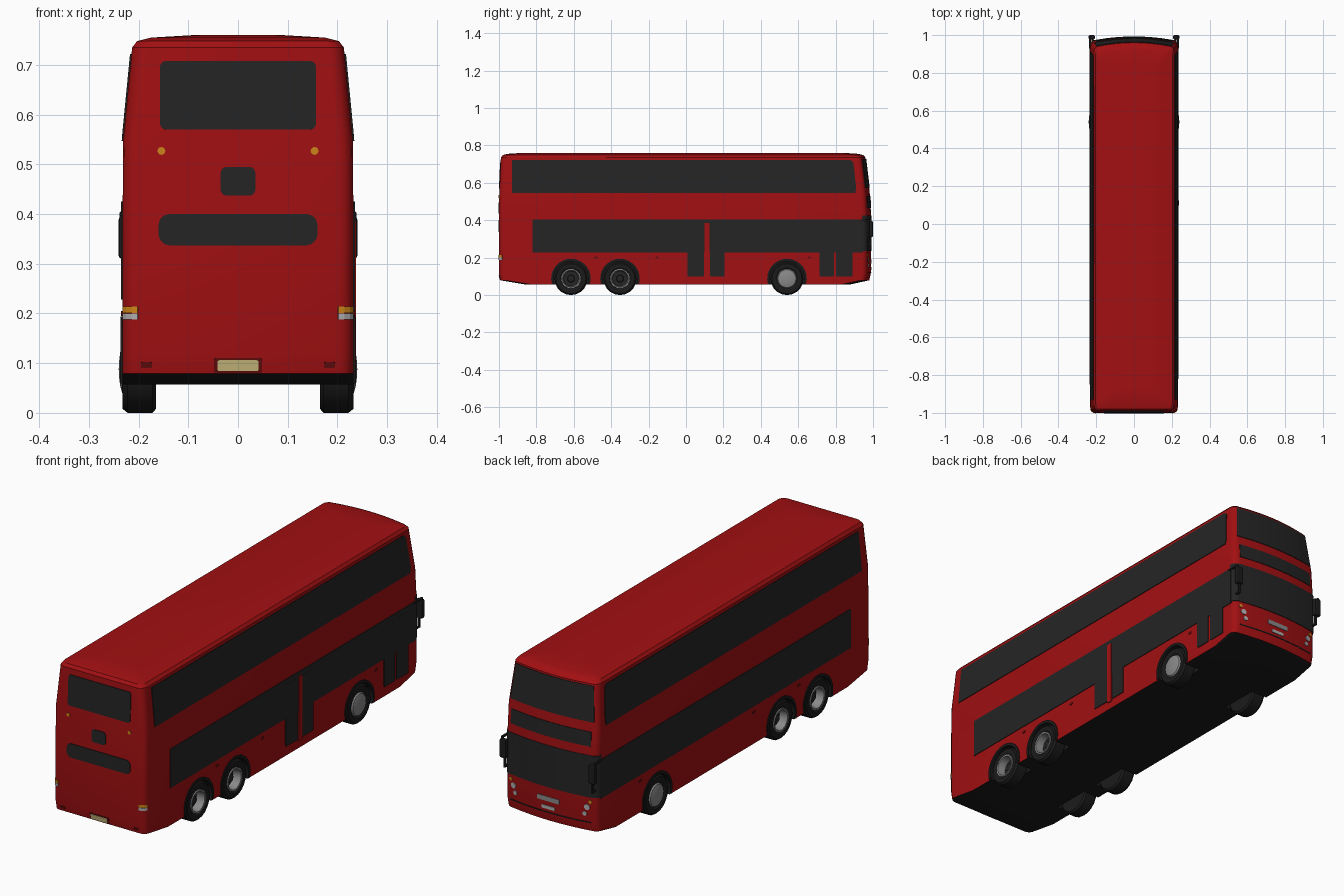
import bpy, bmesh, math

if "Cube" in bpy.data.objects:
    bpy.data.objects.remove(bpy.data.objects["Cube"])

def material(name, r, g, b):
    m = bpy.data.materials.new(name)
    m.diffuse_color = (r, g, b, 1)
    m.use_nodes = True
    m.node_tree.nodes["Principled BSDF"].inputs["Base Color"].default_value = m.diffuse_color
    return m

RED = material("body_red", .36, .005, .006)
GLASS = material("dark_glass", .018, .018, .018)
BLACK = material("black_rubber", .011, .011, .011)
STEEL = material("rim_grey", .25, .25, .25)
CREAM = material("plate_cream", .62, .52, .22)
AMBER = material("amber", .6, .23, .01)
LAMP = material("lamp_grey", .42, .42, .42)
DARKRED = material("reflector_red", .13, .004, .004)

# Body levels: z, half width, rear y, front y, corner radius
LEVELS = [(.057, .232, -.86, .86, .03), (.079, .232, -.992, .962, .03),
          (.12, .232, -1.0, .971, .03), (.42, .232, -1.0, .972, .03),
          (.55, .231, -.998, .964, .03), (.735, .213, -.99, .942, .03),
          (.748, .203, -.98, .93, .03), (.755, .175, -.955, .905, .03),
          (.76, .09, -.88, .83, .03)]
BULGE = .018

def level(z):
    for a, b in zip(LEVELS, LEVELS[1:]):
        if z <= b[0]:
            t = (z - a[0]) / (b[0] - a[0])
            return [p + (q - p) * t for p, q in zip(a, b)][1:]
    return LEVELS[-1][1:]

def ring(z, off=0):
    """Outline at height z: 0-8 front, 8-12 and 23-26 front corners, 13-22 rear."""
    hw, yb, yf, r = level(z)
    w = hw - r
    pts = [(w - w * i / 4, yf + off + BULGE * (1 - (1 - i / 4) ** 2), z) for i in range(9)]
    for cx, cy, start, ks in ((-w, yf - r, 90, range(1, 5)), (-w, yb + r, 180, range(5)),
                              (w, yb + r, 270, range(5)), (w, yf - r, 0, range(4))):
        for k in ks:
            a = math.radians(start + 22.5 * k)
            pts.append((cx + (r + off) * math.cos(a), cy + (r + off) * math.sin(a), z))
    return pts

def finish(bm, name, mats, smooth=False, thick=0):
    me = bpy.data.meshes.new(name)
    bm.to_mesh(me)
    bm.free()
    ob = bpy.data.objects.new(name, me)
    bpy.context.collection.objects.link(ob)
    for m in mats:
        me.materials.append(m)
    if thick:
        mod = ob.modifiers.new("thickness", 'SOLIDIFY')
        mod.thickness, mod.offset = thick, -1
    if smooth:
        bpy.ops.object.select_all(action='DESELECT')
        ob.select_set(True)
        bpy.context.view_layer.objects.active = ob
        bpy.ops.object.shade_smooth_by_angle(angle=math.radians(32))
    return ob

def loft(bm, rows, closed):
    vs = [[bm.verts.new(p) for p in row] for row in rows]
    n = len(rows[0])
    for a, b in zip(vs, vs[1:]):
        for i in range(n if closed else n - 1):
            j = (i + 1) % n
            bm.faces.new((a[i], a[j], b[j], b[i]))
    return vs

def wrap(name, idx, zs, mat, off=.003):
    """Thin panel following the body outline around corners."""
    bm = bmesh.new()
    loft(bm, [[ring(z, off)[i] for i in idx] for z in zs], False)
    return finish(bm, name, [mat], thick=.005)

def plate(name, side, pts, mat, off=.003):
    """Thin panel on one side (R, L, F, B) from (along, height) points."""
    bm = bmesh.new()
    vs = []
    for u, z in pts:
        hw, yb, yf, r = level(z)
        if side in "RL":
            s = 1 if side == "R" else -1
            vs.append(bm.verts.new((s * (hw + off), u, z)))
        elif side == "B":
            vs.append(bm.verts.new((u, yb - off, z)))
        else:
            vs.append(bm.verts.new((u, yf + off + BULGE * (1 - (u / (hw - r)) ** 2), z)))
    f = bm.faces.new(vs)
    f.normal_update()
    out = {"R": f.normal.x, "L": -f.normal.x, "F": f.normal.y, "B": -f.normal.y}[side]
    if out < 0:
        f.normal_flip()
    return finish(bm, name, [mat], thick=.005)

def rrect(u0, u1, z0, z1, r=.012):
    pts = []
    for cu, cz, st in ((u1 - r, z1 - r, 0), (u0 + r, z1 - r, 90), (u0 + r, z0 + r, 180), (u1 - r, z0 + r, 270)):
        for k in range(4):
            a = math.radians(st + 30 * k)
            pts.append((cu + r * math.cos(a), cz + r * math.sin(a)))
    return pts

def disc(u, z, r, n=12):
    return [(u + r * math.cos(math.tau * k / n), z + r * math.sin(math.tau * k / n)) for k in range(n)]

def box(name, x, y, z, mat, bevel=.004):
    bm = bmesh.new()
    bmesh.ops.create_cube(bm, size=1)
    for v in bm.verts:
        v.co = [(a + b) / 2 + c * (b - a) for c, (a, b) in zip(v.co, (x, y, z))]
    bmesh.ops.bevel(bm, geom=bm.edges[:], offset=bevel, segments=2, affect='EDGES', profile=.5)
    return finish(bm, name, [mat])

# Body shell with black underside
bm = bmesh.new()
vs = loft(bm, [ring(l[0]) for l in LEVELS], True)
bm.faces.new(vs[-1])
bm.faces.new(vs[0][::-1])
bm.normal_update()
for f in bm.faces:
    f.material_index = 1 if f.normal.z < -.5 else 0
body = finish(bm, "body", [RED, BLACK])

# Wheel wells cut out of the body
AXLES = {"rear": -.615, "middle": -.353, "front": .54}
WZ, WR = .088, .088
bm = bmesh.new()
for y in AXLES.values():
    for s in (1, -1):
        lo, hi = sorted((s * .15, s * .3))
        circ = [(y + u, WZ + z) for u, z in disc(0, 0, .097, 24)]
        rows = loft(bm, [[(x, u, z) for u, z in circ] for x in (lo, hi)], True)
        bm.faces.new(rows[0][::-1])
        bm.faces.new(rows[1])
bmesh.ops.recalc_face_normals(bm, faces=bm.faces)
for f in bm.faces:
    f.material_index = 1
cutter = finish(bm, "well_cutter", [RED, BLACK])
cutter.hide_render = True
mod = body.modifiers.new("wells", 'BOOLEAN')
mod.operation, mod.solver, mod.object = 'DIFFERENCE', 'EXACT', cutter
bpy.context.view_layer.objects.active = body
body.select_set(True)
bpy.ops.object.modifier_apply(modifier="wells")
bpy.data.objects.remove(cutter)
bpy.ops.object.select_all(action='DESELECT')
body.select_set(True)
bpy.ops.object.shade_smooth_by_angle(angle=math.radians(32))

# Wheels: lathed tyre and rim, plus arch trim
def lathe(name, profile, y, s, mat, n=20):
    bm = bmesh.new()
    rows = [[(s * x, y + u, WZ + z) for u, z in disc(0, 0, r, n)] for r, x in profile]
    loft(bm, rows, True)
    bmesh.ops.remove_doubles(bm, verts=bm.verts, dist=1e-5)
    bmesh.ops.recalc_face_normals(bm, faces=bm.faces)
    return finish(bm, name, [mat], smooth=True)

for axle, y in AXLES.items():
    for s, side in ((1, "R"), (-1, "L")):
        tag = axle + ("_right" if s > 0 else "_left")
        lathe(tag + "_tyre", [(.05, .225), (.06, .232), (.08, .232), (WR, .222), (WR, .172),
                              (.08, .165), (0, .165)], y, s, BLACK)
        if axle == "front":
            lathe(tag + "_hub", [(.053, .226), (.048, .233), (.034, .237), (.018, .239), (0, .24)], y, s, STEEL)
        else:
            lathe(tag + "_rim", [(.053, .226), (.052, .232), (.045, .232), (.04, .195)], y, s, STEEL)
            lathe(tag + "_hub", [(.041, .195), (.02, .195), (.017, .212), (0, .213)], y, s, GLASS)
        arc = [math.radians(-16 + 212 * k / 16) for k in range(17)]
        pts = [(y + .106 * math.cos(a), WZ + .106 * math.sin(a)) for a in arc]
        pts += [(y + .093 * math.cos(a), WZ + .093 * math.sin(a)) for a in reversed(arc)]
        plate(tag + "_arch", side, pts, BLACK, .004)

# Side windows
for side in "RL":
    n = "right" if side == "R" else "left"
    plate(n + "_upper_window", side, [(-.93, .547), (.905, .547), (.91, .57), (.895, .71), (.88, .722), (-.93, .722)], GLASS)
    plate(n + "_lower_window", side, [(-.82 if side == "R" else -.85, .228), (.945, .228), (.945, .405),
                                      (-.82 if side == "R" else -.85, .405)], GLASS)
    for y in (-.48, -.155, .66):
        plate(n + "_side_marker", side, rrect(y - .009, y + .009, .195, .205, .003), DARKRED)

# Passenger doors on the right side
for a, b in ((.008, .095), (.128, .205), (.715, .79), (.802, .89)):
    plate("door_leaf", "R", rrect(a, b, .1, .38, .004), GLASS, .0035)
plate("door_post", "R", rrect(.098, .125, .09, .385, .003), RED, .005)

# Windscreens and destination sign
wrap("lower_windscreen", [23, 24, 25, 26] + list(range(13)), (.235, .42, .425), GLASS)
wrap("upper_windscreen", [26] + list(range(10)), (.573, .728), GLASS)
wrap("destination_sign", range(9), (.465, .53), GLASS)
wrap("bumper_seam", range(9), (.117, .12, .122), BLACK, .002)

# Front lamps, grille and number plate
for s in (1, -1):
    plate("headlamp", "F", disc(s * .185, .188, .013), LAMP)
    plate("fog_lamp", "F", disc(s * .175, .157, .01), LAMP)
    plate("front_indicator", "F", disc(s * .2, .214, .008), AMBER)
plate("grille", "F", rrect(-.055, .055, .17, .191, .004), STEEL)
plate("front_number_plate", "F", rrect(-.032, .032, .135, .15, .002), LAMP)

# Rear windows, number plate and lamps
plate("rear_upper_window", "B", rrect(-.157, .157, .57, .708), GLASS)
plate("rear_panel", "B", rrect(-.035, .035, .437, .495), GLASS)
plate("rear_lower_window", "B", rrect(-.16, .16, .337, .4, .022), GLASS)
plate("rear_plate_frame", "B", rrect(-.048, .048, .08, .11, .003), DARKRED, .002)
plate("rear_number_plate", "B", rrect(-.041, .041, .084, .106, .003), CREAM, .004)
for s, idx in ((-1, range(14, 18)), (1, range(18, 22))):
    wrap("rear_indicator", idx, (.201, .214), AMBER)
    wrap("rear_lamp", idx, (.188, .2), LAMP)
    plate("rear_high_marker", "B", disc(s * .154, .527, .008), AMBER)
    plate("rear_reflector", "B", rrect(s * .184 - .011, s * .184 + .011, .09, .102, .003), DARKRED)

# Door mirrors with arms
for s in (1, -1):
    x = sorted((s * .207, s * .24))
    box("mirror_head", x, (.978, 1.0), (.31, .395), BLACK, .006)
    box("mirror_arm", sorted((s * .228, s * .238)), (.93, .99), (.396, .405), BLACK, .002)
    box("mirror_stem", sorted((s * .228, s * .238)), (.982, .992), (.385, .405), BLACK, .002)
    box("mirror_lower_arm", sorted((s * .215, s * .225)), (.95, .99), (.265, .274), BLACK, .002)
    box("mirror_lower_stem", sorted((s * .215, s * .225)), (.982, .992), (.265, .318), BLACK, .002)
